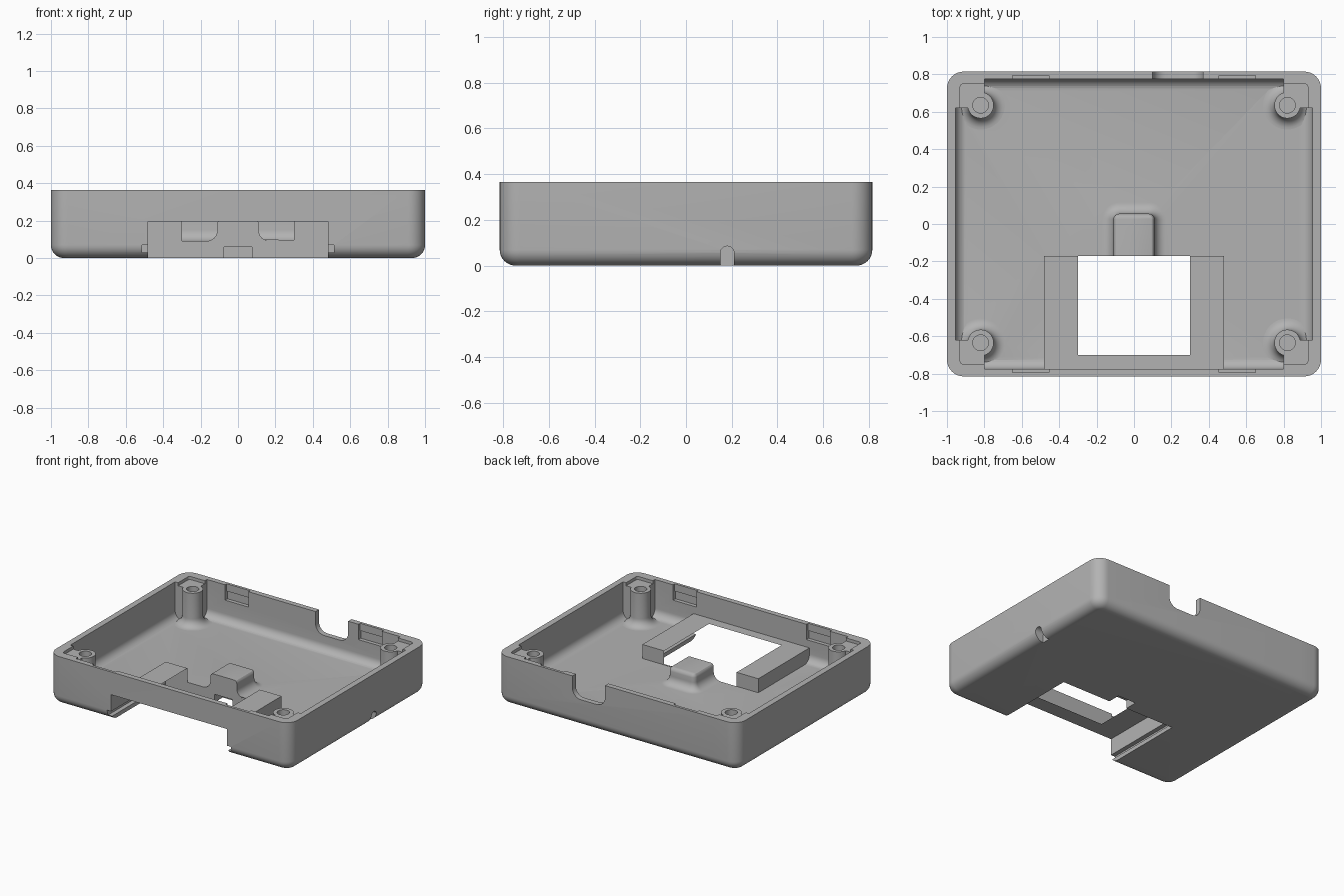
import bpy, bmesh, math
from mathutils import Matrix, Vector

cube = bpy.data.objects.get("Cube")
if cube:
    bpy.data.objects.remove(cube, do_unlink=True)

grey = bpy.data.materials.new("light_grey")
grey.use_nodes = True
COLOR = (0.45, 0.45, 0.45, 1)
grey.diffuse_color = COLOR
grey.node_tree.nodes["Principled BSDF"].inputs["Base Color"].default_value = COLOR


def make(name, bm):
    bmesh.ops.recalc_face_normals(bm, faces=bm.faces)
    mesh = bpy.data.meshes.new(name)
    bm.to_mesh(mesh)
    bm.free()
    mesh.materials.append(grey)
    ob = bpy.data.objects.new(name, mesh)
    bpy.context.collection.objects.link(ob)
    return ob


def box(name, lo, hi, corner=0, bottom=0, axis=2):
    """Box with optional rounded edges along one axis and a rounded underside."""
    bm = bmesh.new()
    bmesh.ops.create_cube(bm, size=1)
    for v in bm.verts:
        v.co = Vector([lo[i] + (v.co[i] + 0.5) * (hi[i] - lo[i]) for i in range(3)])
    if corner:
        edges = [e for e in bm.edges
                 if abs(e.verts[0].co[axis] - e.verts[1].co[axis]) > 1e-4]
        bmesh.ops.bevel(bm, geom=edges, offset=corner, segments=8,
                        profile=0.5, affect='EDGES')
    if bottom:
        edges = [e for e in bm.edges if all(abs(v.co.z - lo[2]) < 1e-5 for v in e.verts)]
        bmesh.ops.bevel(bm, geom=edges, offset=bottom, segments=8,
                        profile=0.5, affect='EDGES')
    return make(name, bm)


def cylinder(name, center, radius, depth, along_x=False):
    bm = bmesh.new()
    turn = Matrix.Rotation(math.pi / 2, 4, 'Y') if along_x else Matrix()
    bmesh.ops.create_cone(bm, cap_ends=True, segments=40, radius1=radius, radius2=radius,
                          depth=depth, matrix=Matrix.Translation(center) @ turn)
    return make(name, bm)


def stack(name, rings):
    """Closed solid skinned through rings of equal point counts."""
    bm = bmesh.new()
    loops = [[bm.verts.new(p) for p in ring] for ring in rings]
    n = len(loops[0])
    for a, b in zip(loops, loops[1:]):
        for i in range(n):
            j = (i + 1) % n
            bm.faces.new((a[i], a[j], b[j], b[i]))
    bm.faces.new(loops[0])
    bm.faces.new(loops[-1])
    return make(name, bm)


def cut(target, tool):
    mod = target.modifiers.new("cut", 'BOOLEAN')
    mod.operation, mod.solver, mod.object = 'DIFFERENCE', 'EXACT', tool
    bpy.ops.object.select_all(action='DESELECT')
    bpy.context.view_layer.objects.active = target
    target.select_set(True)
    bpy.ops.object.modifier_apply(modifier=mod.name)
    bpy.data.objects.remove(tool, do_unlink=True)


HEIGHT, FLOOR, FILLET = 0.365, 0.09, 0.06
TOP = 0.6
POSTS = [(sx, sy) for sx in (-1, 1) for sy in (-1, 1)]

# Concave fillet at the foot of posts and housing: (outward offset, height)
foot = [(FILLET, 0.03)]
for k in range(9):
    a = k / 8 * math.pi / 2
    foot.append((FILLET * (1 - math.sin(a)), FLOOR + FILLET * (1 - math.cos(a))))

# Outer shell and inner hollow
shell = box("case_shell", (-1, -0.815, 0), (1, 0.815, HEIGHT), 0.09, 0.07)
hollow = box("hollow", (-0.955, -0.775, FLOOR), (0.955, 0.775, 0.5), 0.08, FILLET)

# Corner blocks and screw posts are left standing in the hollow
for sx, sy in POSTS:
    xs, ys = sorted((sx * 0.80, sx * 1.1)), sorted((sy * 0.62, sy * 0.9))
    cut(hollow, box("corner_block", (xs[0], ys[0], 0), (xs[1], ys[1], TOP)))
    rings = []
    for off, z in foot + [(0, TOP)]:
        rings.append([(sx * 0.82 + (0.07 + off) * math.cos(i * math.tau / 48),
                       sy * 0.635 + (0.07 + off) * math.sin(i * math.tau / 48), z)
                      for i in range(48)])
    cut(hollow, stack("screw_post", rings))


# Latch housing on the floor
def housing_ring(off, z):
    w, back, r = 0.11 + off, 0.055 + off, 0.03 + off
    pts = [(w, -0.3, z)]
    for side in (1, -1):
        for k in range(7):
            a = k / 6 * math.pi / 2
            a = a if side == 1 else math.pi / 2 - a
            pts.append((side * (w - r + r * math.cos(a)), back - r + r * math.sin(a), z))
    return pts + [(-w, -0.3, z)]


crown = [(0, 0.185), (-0.003, 0.197), (-0.01, 0.206), (-0.02, 0.21)]
cut(hollow, stack("latch_housing", [housing_ring(o, z) for o, z in foot + crown]))
cut(shell, hollow)

# Bay opening through floor and front wall, with side rails
cut(shell, box("bay_opening", (-0.48, -0.9, -0.1), (0.48, -0.17, 0.195)))
cut(shell, box("housing_trim", (-0.3, -0.7, -0.1), (0.3, -0.17, 0.3)))
cut(shell, box("rail_grooves", (-0.513, -0.9, 0.03), (0.513, -0.18, 0.07)))
cut(shell, box("latch_notch", (-0.075, -0.3, -0.1), (0.075, -0.075, 0.06)))

# Corner pad recesses and screw holes
for sx, sy in POSTS:
    xs, ys = sorted((sx * 0.74, sx * 0.93)), sorted((sy * 0.555, sy * 0.75))
    cut(shell, box("pad_recess", (xs[0], ys[0], 0.342), (xs[1], ys[1], TOP), 0.02))
    cut(shell, cylinder("screw_hole", (sx * 0.82, sy * 0.635, 0.32), 0.042, 0.4))

# Snap pockets inside the front and back walls
for sx, sy in POSTS:
    xs = sorted((sx * 0.455, sx * 0.65))
    for depth, z0, z1 in ((0.795, 0.30, TOP), (0.803, 0.25, 0.31)):
        ys = sorted((sy * 0.74, sy * depth))
        cut(shell, box("snap_pocket", (xs[0], ys[0], z0), (xs[1], ys[1], z1)))

# Cable notch in the back wall
cut(shell, box("cable_notch", (0.1, 0.7, 0.205), (0.37, 0.9, TOP), 0.07, axis=1))

# Small strap groove low on the side wall
cut(shell, cylinder("strap_hole", (1.0, 0.18, 0.055), 0.03, 0.14, True))
cut(shell, box("strap_slot", (0.93, 0.15, -0.1), (1.1, 0.21, 0.055)))

bpy.ops.object.select_all(action='DESELECT')
shell.select_set(True)
bpy.context.view_layer.objects.active = shell
bpy.ops.object.shade_smooth_by_angle(angle=math.radians(30))
